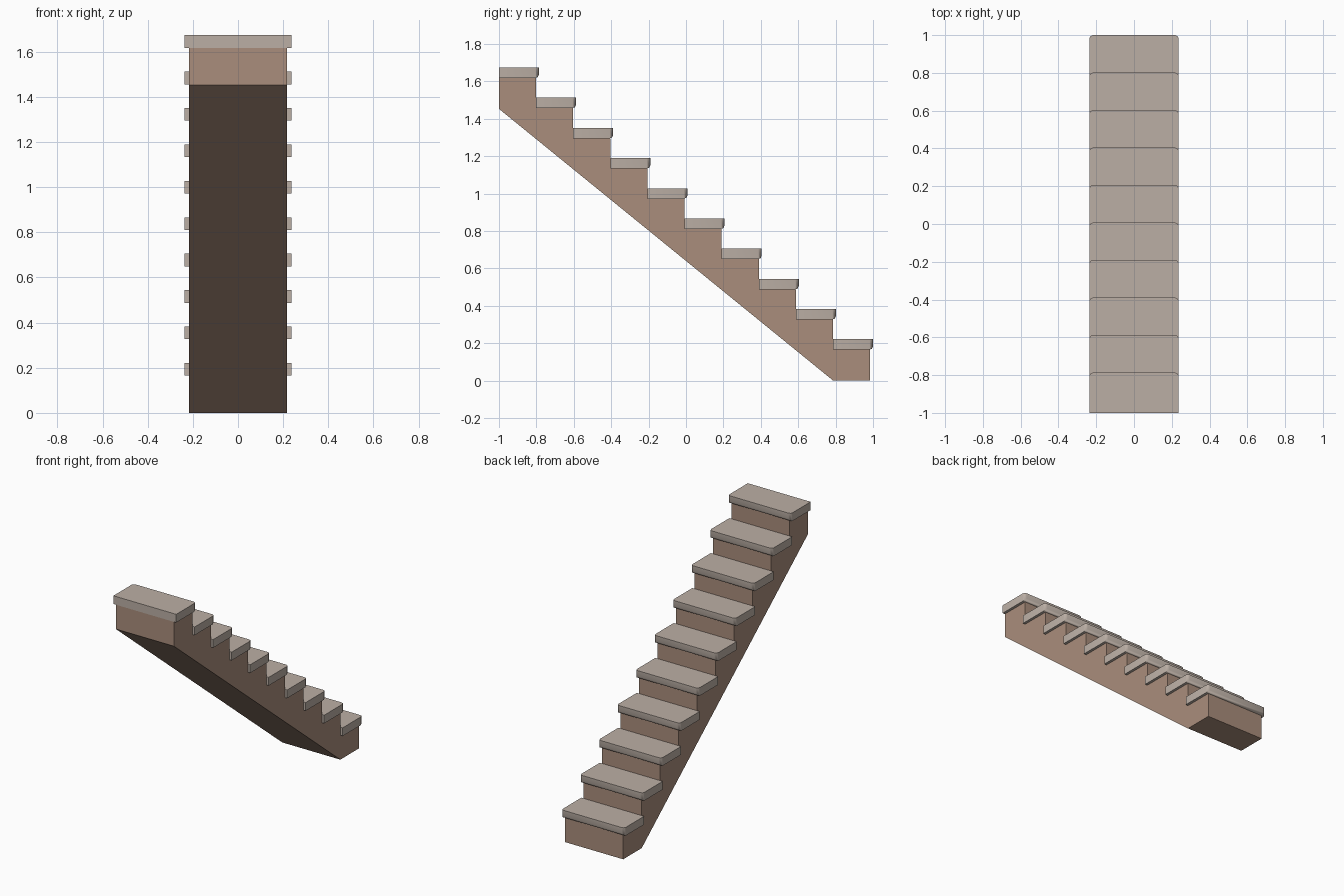
import bpy, bmesh

cube = bpy.data.objects.get("Cube")
if cube:
    bpy.data.objects.remove(cube, do_unlink=True)

STEPS = 10
RUN, RISE = 0.1985, 0.1614        # depth and height of one step
FIRST_Y, FIRST_Z = 0.985, 0.165   # lowest riser face and its top
BODY_W, TREAD_W = 0.436, 0.472
TREAD_T, NOSING, ROUND = 0.056, 0.015, 0.018


def material(name, rgb):
    mat = bpy.data.materials.new(name)
    mat.use_nodes = True
    mat.diffuse_color = (*rgb, 1)
    mat.node_tree.nodes["Principled BSDF"].inputs["Base Color"].default_value = (*rgb, 1)
    return mat


def add_object(name, bm, mat):
    bmesh.ops.recalc_face_normals(bm, faces=bm.faces)
    mesh = bpy.data.meshes.new(name)
    bm.to_mesh(mesh)
    bm.free()
    mesh.materials.append(mat)
    obj = bpy.data.objects.new(name, mesh)
    bpy.context.collection.objects.link(obj)
    return obj


def extrude_profile(bm, points, width):
    """Fill a (y, z) outline and extrude it across x, centred."""
    face = bm.faces.new([bm.verts.new((-width / 2, y, z)) for y, z in points])
    moved = bmesh.ops.extrude_face_region(bm, geom=[face])["geom"]
    verts = [v for v in moved if isinstance(v, bmesh.types.BMVert)]
    bmesh.ops.translate(bm, verts=verts, vec=(width, 0, 0))


brown = material("warm brown", (0.40, 0.27, 0.202))
beige = material("pale taupe", (0.50, 0.43, 0.378))

# Sawtooth body with a sloping underside
outline = [(FIRST_Y - RUN, 0), (FIRST_Y, 0)]
for i in range(STEPS):
    z = FIRST_Z + i * RISE
    outline += [(FIRST_Y - i * RUN, z), (FIRST_Y - (i + 1) * RUN, z)]
outline.append((FIRST_Y - STEPS * RUN, (STEPS - 1) * RISE))
bm = bmesh.new()
extrude_profile(bm, outline, BODY_W)
add_object("stair_body", bm, brown)

# Treads with rounded nosing corners and lower edge
for i in range(STEPS):
    back, front = FIRST_Y - (i + 1) * RUN, FIRST_Y - i * RUN + NOSING
    low = FIRST_Z + i * RISE
    high = low + TREAD_T
    bm = bmesh.new()
    extrude_profile(bm, [(back, low), (front, low), (front, high), (back, high)], TREAD_W)
    edges = [e for e in bm.edges
             if all(v.co.y > front - 0.001 for v in e.verts)
             and any(v.co.z < low + 0.001 for v in e.verts)]
    bmesh.ops.bevel(bm, geom=edges, offset=ROUND, segments=2, profile=0.5, affect='EDGES')
    tread = add_object(f"tread_{i + 1}", bm, beige)
    bpy.ops.object.select_all(action='DESELECT')
    tread.select_set(True)
    bpy.context.view_layer.objects.active = tread
    bpy.ops.object.shade_smooth_by_angle(angle=0.9)
